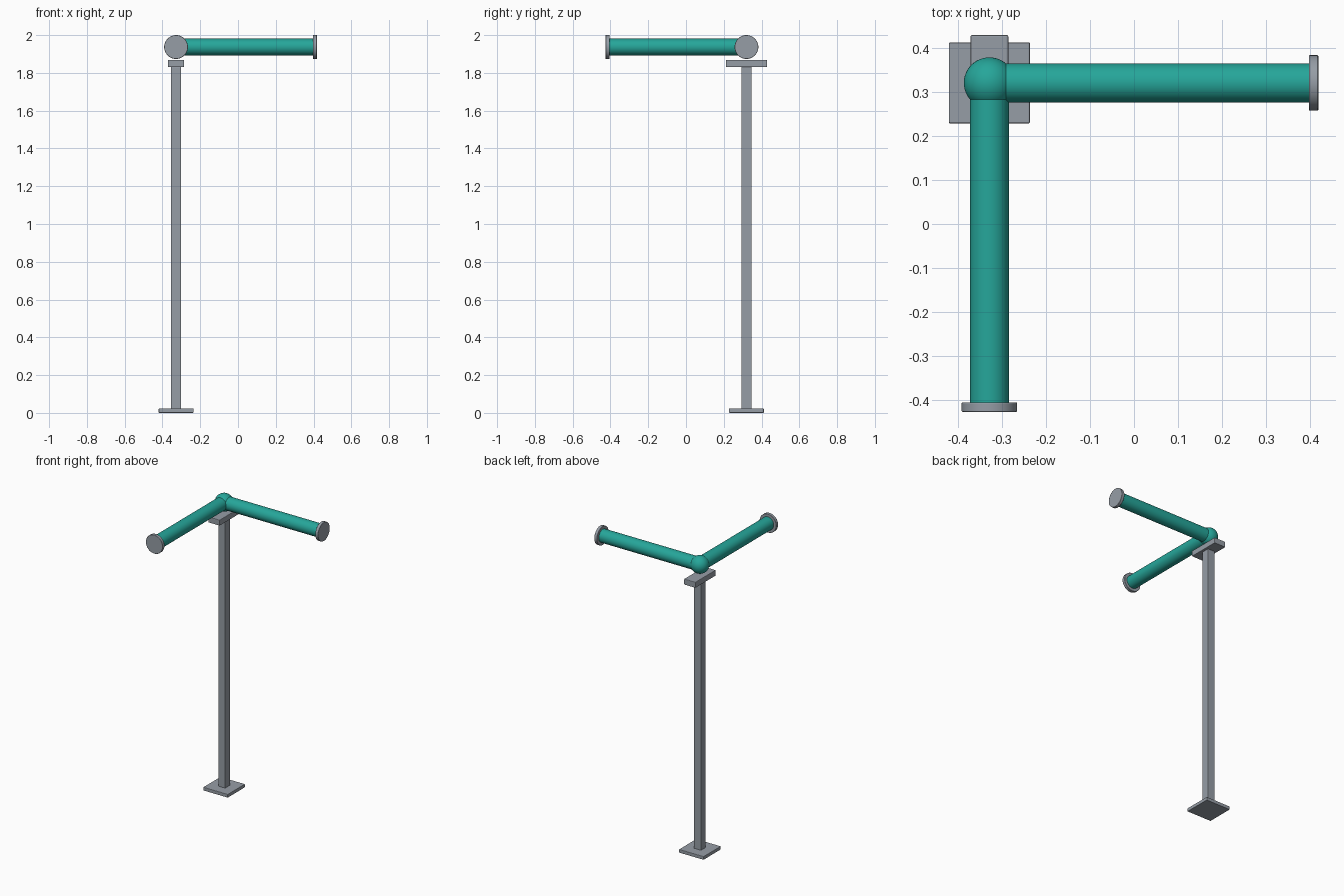
import bpy, math
from mathutils import Vector

if "Cube" in bpy.data.objects:
    bpy.data.objects.remove(bpy.data.objects["Cube"])

CX, CY, PZ = -0.328, 0.32, 1.937   # post axis and pipe height


def material(name, rgb):
    m = bpy.data.materials.new(name)
    m.diffuse_color = (*rgb, 1)
    m.use_nodes = True
    m.node_tree.nodes["Principled BSDF"].inputs["Base Color"].default_value = m.diffuse_color
    return m


teal = material("teal paint", (0.019, 0.381, 0.323))
grey = material("grey steel", (0.305, 0.337, 0.381))


def finish(name, mat):
    ob = bpy.context.object
    ob.name = name
    ob.data.materials.append(mat)
    return ob


def box(name, sx, sy, z0, z1, bevel):
    bpy.ops.mesh.primitive_cube_add(size=1, location=(CX, CY, (z0 + z1) / 2))
    ob = finish(name, grey)
    ob.scale = (sx, sy, z1 - z0)
    bpy.ops.object.transform_apply(location=False, rotation=False, scale=True)
    b = ob.modifiers.new("soft edges", 'BEVEL')
    b.width, b.segments = bevel, 2


def rod(name, direction, start, end, radius, mat, bevel=0):
    d = Vector(direction)
    bpy.ops.mesh.primitive_cylinder_add(
        vertices=48, radius=radius, depth=end - start,
        location=Vector((CX, CY, PZ)) + d * (start + end) / 2,
        rotation=d.to_track_quat('Z', 'Y').to_euler())
    ob = finish(name, mat)
    bpy.ops.object.shade_smooth_by_angle(angle=math.radians(35))
    if bevel:
        b = ob.modifiers.new("soft rim", 'BEVEL')
        b.width, b.segments, b.limit_method = bevel, 2, 'ANGLE'


# Floor plate, upright post and saddle plate
box("base_plate", 0.184, 0.184, 0, 0.023, 0.003)
box("post", 0.053, 0.053, 0.02, 1.832, 0.003)
box("saddle_plate", 0.086, 0.218, 1.83, 1.869, 0.004)

# Ball joint at the corner
bpy.ops.mesh.primitive_uv_sphere_add(segments=48, ring_count=24, radius=0.058,
                                     location=(CX, CY, PZ))
finish("corner_ball", teal)
bpy.ops.object.shade_smooth()

# Two pipe arms, each closed by an end flange
for side, d in (("right", (1, 0, 0)), ("front", (0, -1, 0))):
    rod(side + "_pipe", d, 0, 0.735, 0.044, teal)
    rod(side + "_flange", d, 0.725, 0.746, 0.063, grey, 0.002)
